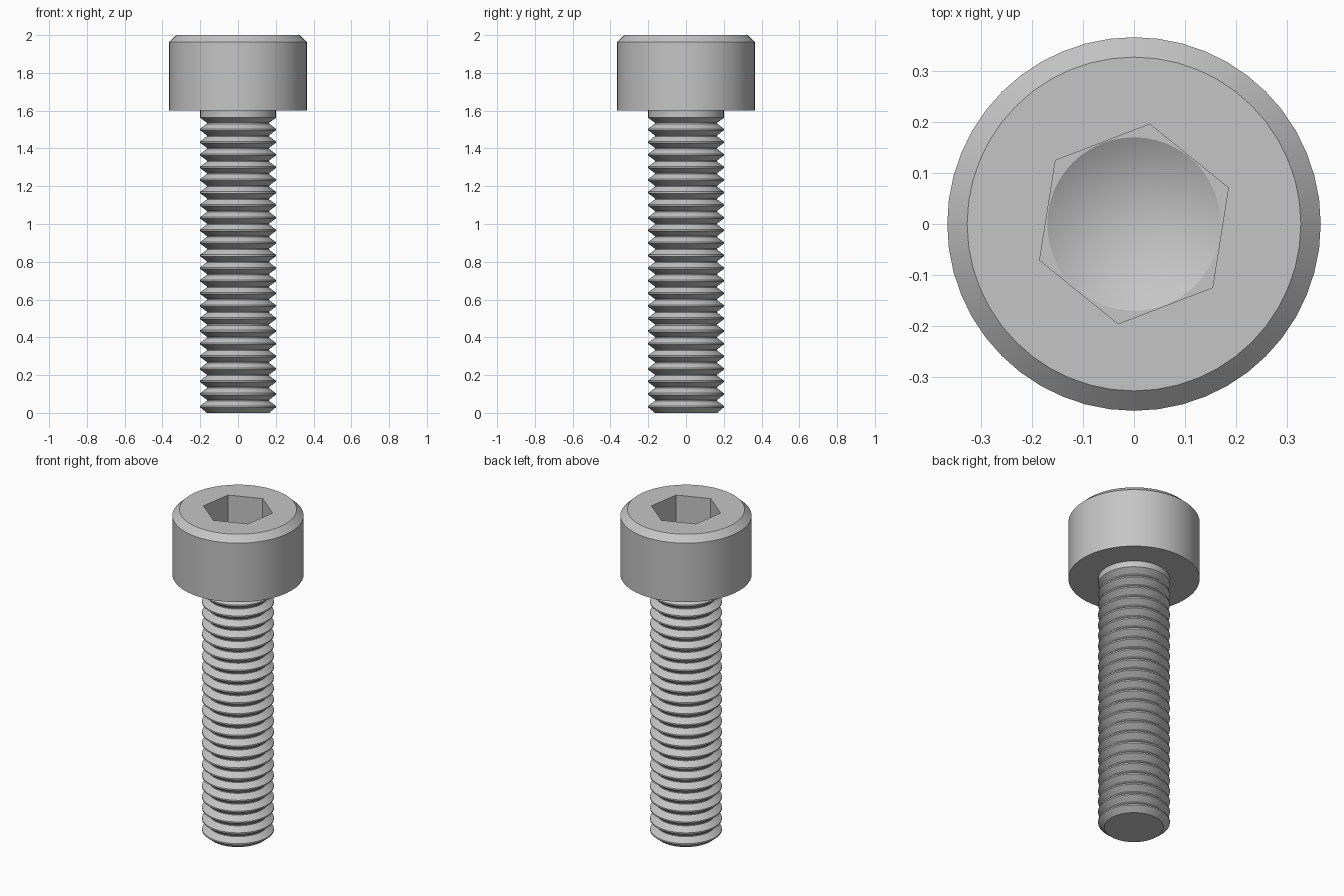
import bpy
import bmesh
from math import pi, sin, cos, tan, radians

cube = bpy.data.objects.get("Cube")
if cube:
    bpy.data.objects.remove(cube, do_unlink=True)

SIDES = 48
SHANK_TOP, TOP = 1.6, 2.0
HEAD_R, SHANK_R, ROOT_R = 0.366, 0.2, 0.165
THREADS = 24
PITCH = SHANK_TOP / THREADS
SOCKET_FLOOR = 1.8

steel = bpy.data.materials.new("grey steel")
steel.use_nodes = True
colour = (0.56, 0.56, 0.56, 1)
steel.diffuse_color = colour
steel.node_tree.nodes["Principled BSDF"].inputs["Base Color"].default_value = colour


def lathe(name, profile, sides=SIDES, turn=0.0):
    """Revolve (radius, height) points, listed from bottom to top, around z."""
    bm = bmesh.new()
    rings = []
    for r, z in profile:
        if r == 0:
            rings.append([bm.verts.new((0, 0, z))] * sides)
            continue
        angles = [turn + 2 * pi * i / sides for i in range(sides)]
        rings.append([bm.verts.new((r * cos(a), r * sin(a), z)) for a in angles])
    for low, high in zip(rings, rings[1:]):
        for i in range(sides):
            j = (i + 1) % sides
            corners = [low[i], low[j], high[j], high[i]]
            bm.faces.new(list(dict.fromkeys(corners)))
    # Flat caps on open ends
    if profile[0][0]:
        bm.faces.new(rings[0][::-1])
    if profile[-1][0]:
        bm.faces.new(rings[-1])
    bmesh.ops.recalc_face_normals(bm, faces=bm.faces)
    mesh = bpy.data.meshes.new(name)
    bm.to_mesh(mesh)
    bm.free()
    mesh.materials.append(steel)
    obj = bpy.data.objects.new(name, mesh)
    bpy.context.collection.objects.link(obj)
    return obj


def cut(obj, cutter):
    """Subtract the cutter from the object and discard it."""
    mod = obj.modifiers.new("cut", "BOOLEAN")
    mod.operation = "DIFFERENCE"
    mod.solver = "EXACT"
    mod.object = cutter
    cutter.hide_render = True
    graph = bpy.context.evaluated_depsgraph_get()
    mesh = bpy.data.meshes.new_from_object(obj.evaluated_get(graph))
    obj.modifiers.clear()
    obj.data = mesh
    bpy.data.objects.remove(cutter, do_unlink=True)


# Head with bevelled upper rim
head = lathe("head", [(HEAD_R, SHANK_TOP), (HEAD_R, TOP - 0.037),
                      (0.327, TOP)])

# Hexagonal socket with a drilled conical floor
cut(head, lathe("socket_cutter", [(0.198, SOCKET_FLOOR), (0.198, TOP + 0.1)],
                sides=6, turn=radians(21)))
drill_r = 0.17
cut(head, lathe("drill_cutter", [(0, SOCKET_FLOOR - drill_r * tan(radians(30))),
                                 (drill_r, SOCKET_FLOOR),
                                 (drill_r, SOCKET_FLOOR + 0.05)]))

# Threaded shank: flat-topped ridges, ending in a plain neck under the head
crest, root = PITCH / 16, PITCH / 24
profile = [(ROOT_R, 0)]
for i in range(THREADS):
    z = i * PITCH
    if i:
        profile.append((ROOT_R, z + root))
    profile.append((SHANK_R, z + PITCH / 2 - crest))
    if i < THREADS - 1:
        profile.append((SHANK_R, z + PITCH / 2 + crest))
        profile.append((ROOT_R, z + PITCH - root))
profile.append((SHANK_R, SHANK_TOP))
shank = lathe("threaded_shank", profile)

# Smooth round walls with crisp edges
for obj in (head, shank):
    bpy.ops.object.select_all(action="DESELECT")
    obj.select_set(True)
    bpy.context.view_layer.objects.active = obj
    bpy.ops.object.shade_smooth_by_angle(angle=radians(25))
